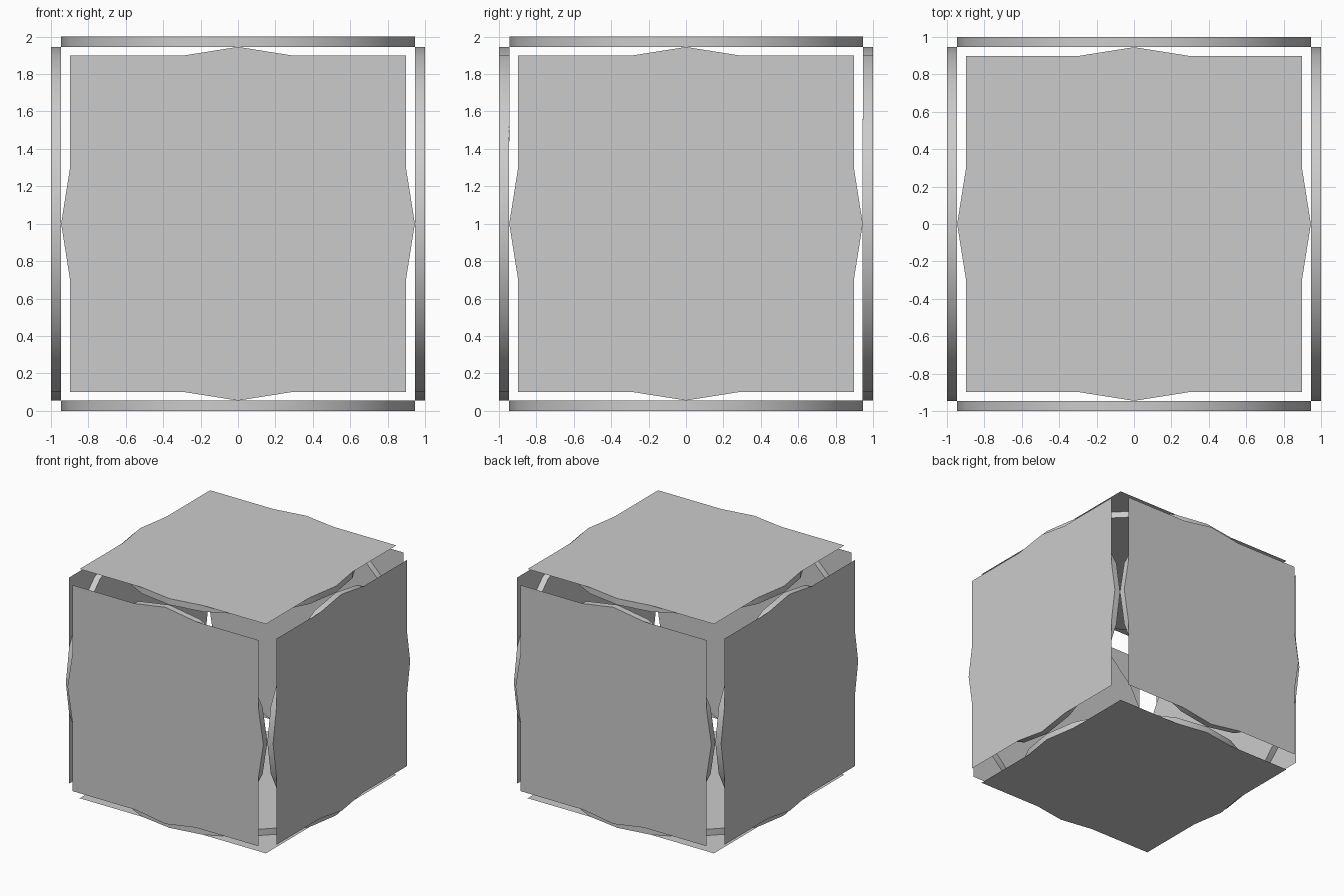
import bpy, bmesh, math
from mathutils import Matrix, Vector

default = bpy.data.objects.get("Cube")
if default:
    bpy.data.objects.remove(default, do_unlink=True)

SIDES = 20
RADIUS = 0.945            # drum behind each panel
DEPTH = 1.0 - RADIUS
SHOULDER = RADIUS * math.sin(math.tau / SIDES)
HALF = RADIUS * math.cos(math.tau / SIDES)

grey = bpy.data.materials.new("light_grey")
grey.use_nodes = True
grey.diffuse_color = (0.6, 0.6, 0.6, 1)
grey.node_tree.nodes["Principled BSDF"].inputs["Base Color"].default_value = (0.6, 0.6, 0.6, 1)


def add_side(name, rotation):
    """Thin square panel with bulging edges, backed by a shallow round drum."""
    bm = bmesh.new()

    # Drum: smooth wall and inner cap; the panel closes its outer end
    bmesh.ops.create_cone(bm, cap_ends=True, segments=SIDES,
                          radius1=RADIUS, radius2=RADIUS, depth=DEPTH)
    bmesh.ops.translate(bm, vec=(0, 0, 1 - DEPTH / 2), verts=bm.verts)
    bm.normal_update()
    outer = [f for f in bm.faces if f.normal.z > 0.9]
    bmesh.ops.delete(bm, geom=outer, context='FACES_ONLY')

    # Panel: one quarter of the outline, turned four times
    quarter = [(HALF, -SHOULDER), (RADIUS, 0), (HALF, SHOULDER), (HALF, HALF)]
    verts = []
    for turn in range(4):
        spin = Matrix.Rotation(turn * math.pi / 2, 3, 'Z')
        verts += [bm.verts.new(spin @ Vector((x, y, 1))) for x, y in quarter]
    bm.faces.new(verts)

    bm.transform(rotation)
    mesh = bpy.data.meshes.new(name)
    bm.to_mesh(mesh)
    bm.free()
    mesh.materials.append(grey)
    obj = bpy.data.objects.new(name, mesh)
    obj.location.z = 1
    bpy.context.collection.objects.link(obj)

    # Smooth drum wall with crisp cap edges
    bpy.ops.object.select_all(action='DESELECT')
    obj.select_set(True)
    bpy.context.view_layer.objects.active = obj
    bpy.ops.object.shade_smooth_by_angle(angle=math.radians(30))


# Six separate sides of the cube
for name, axis, degrees in (("top_panel", 'X', 0), ("bottom_panel", 'X', 180),
                            ("front_panel", 'X', 90), ("back_panel", 'X', -90),
                            ("left_panel", 'Y', 90), ("right_panel", 'Y', -90)):
    add_side(name, Matrix.Rotation(math.radians(degrees), 4, axis))
